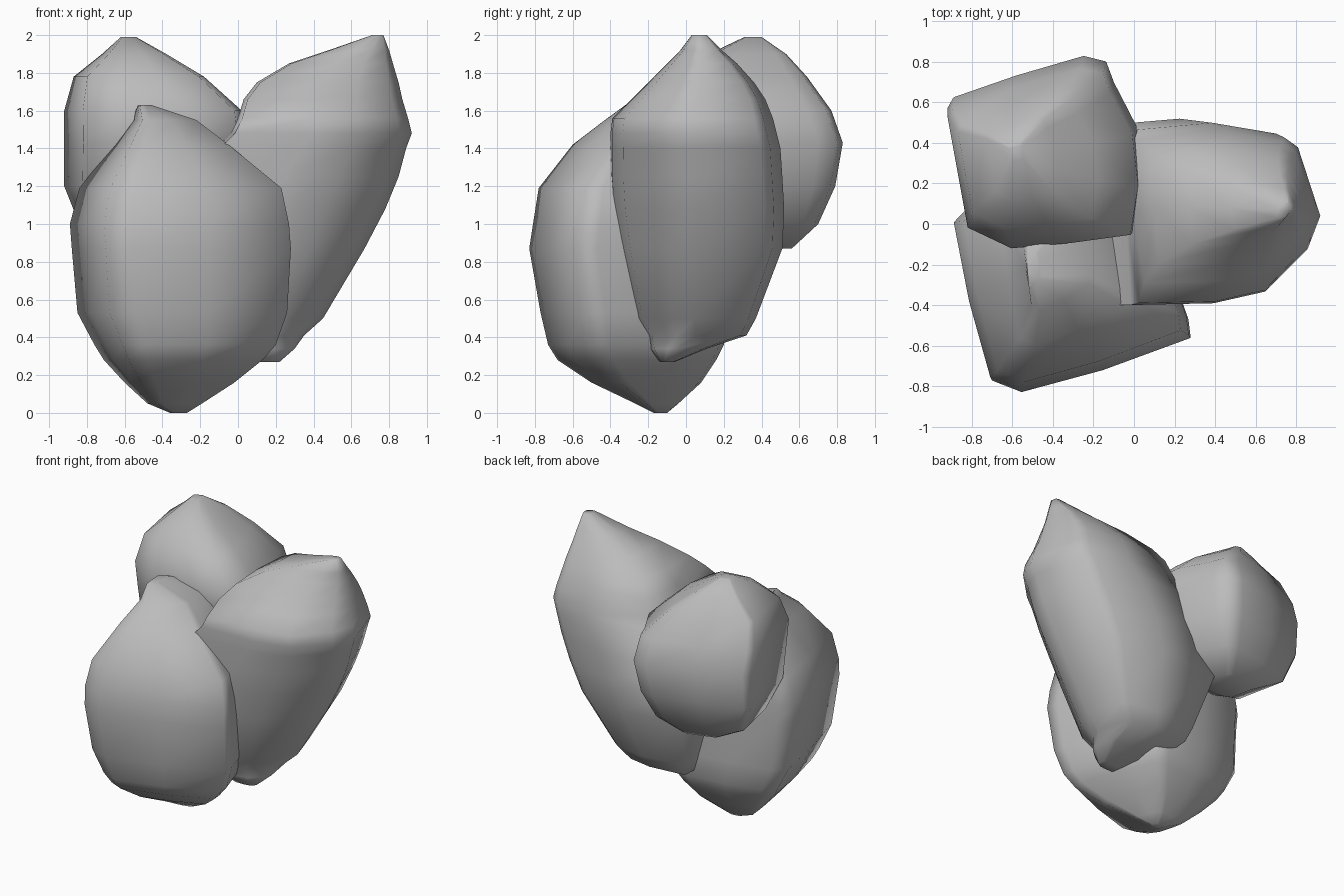
import bpy
import bmesh
from math import radians

default = bpy.data.objects.get("Cube")
if default:
    bpy.data.objects.remove(default, do_unlink=True)

# One plain grey stone colour
stone_grey = bpy.data.materials.new("stone_grey")
stone_grey.use_nodes = True
colour = (0.5, 0.5, 0.5, 1)
stone_grey.diffuse_color = colour
shader = next(n for n in stone_grey.node_tree.nodes if n.type == "BSDF_PRINCIPLED")
shader.inputs["Base Color"].default_value = colour
shader.inputs["Roughness"].default_value = 0.8


def place_ring(bm, plan, section):
    """Fit the unit plan into one section: height, x range and y range."""
    height, left, right, front, back = section
    middle_x, middle_y = (left + right) / 2, (front + back) / 2
    half_x, half_y = (right - left) / 2, (back - front) / 2
    return [bm.verts.new((middle_x + x * half_x, middle_y + y * half_y, height))
            for x, y in plan]


def make_lobe(name, plan, sections):
    """Loft the plan outline through the sections and close both ends."""
    bm = bmesh.new()
    rings = [place_ring(bm, plan, section) for section in sections]
    for low, high in zip(rings, rings[1:]):
        for i in range(len(plan)):
            previous = i - 1
            bm.faces.new((low[previous], low[i], high[i], high[previous]))
    bm.faces.new(rings[0][::-1])
    bm.faces.new(rings[-1])
    bmesh.ops.recalc_face_normals(bm, faces=bm.faces)
    mesh = bpy.data.meshes.new(name)
    bm.to_mesh(mesh)
    bm.free()
    mesh.materials.append(stone_grey)
    lobe = bpy.data.objects.new(name, mesh)
    bpy.context.collection.objects.link(lobe)
    bpy.ops.object.select_all(action="DESELECT")
    lobe.select_set(True)
    bpy.context.view_layer.objects.active = lobe
    bpy.ops.object.shade_smooth_by_angle(angle=radians(80))


# Low lobe at the front, a turned block with a broad front face
front_plan = [
    (-.69, -.89), (-.44, -1), (.25, -.79), (1, -.48), (.98, -.3), (.76, .4),
    (.5, .95), (.3, 1), (-.3, .92), (-.85, .8), (-1, .62), (-.87, -.15),
]
make_lobe("front_lobe", front_plan, [
    (0, -.36, -.27, -.17, -.1),
    (.05, -.48, -.19, -.27, -.04),
    (.16, -.6, -.02, -.5, .08),
    (.28, -.71, .13, -.68, .16),
    (.36, -.76, .2, -.73, .2),
    (.53, -.85, .26, -.77, .21),
    (.87, -.88, .28, -.83, .2),
    (1.0, -.89, .27, -.81, .2),
    (1.19, -.84, .23, -.78, .2),
    (1.42, -.66, -.05, -.6, .18),
    (1.55, -.56, -.22, -.43, .08),
    (1.63, -.53, -.46, -.32, -.14),
])

# Tall lobe leaning outward, cut away at the outer front and filling the core
left_plan = [
    (-.95, -1), (-.1, -.98), (.43, -.85), (.87, -.37), (1, 0),
    (.77, .77), (.63, .88), (0, 1), (-.95, .9), (-1, 0),
]
make_lobe("left_lobe", left_plan, [
    (.27, .08, .22, -.14, -.06),
    (.34, -.07, .3, -.19, .11),
    (.41, -.21, .35, -.22, .32),
    (.5, -.24, .45, -.28, .37),
    (.87, -.33, .67, -.36, .51),
    (1.08, -.33, .78, -.39, .52),
    (1.25, -.24, .85, -.4, .51),
    (1.4, -.12, .89, -.4, .5),
    (1.48, -.04, .92, -.4, .48),
    (1.56, 0, .9, -.39, .46),
    (1.66, .03, .87, -.29, .42),
    (1.75, .1, .85, -.2, .36),
    (1.85, .27, .82, -.1, .27),
    (1.92, .48, .8, -.03, .19),
    (2, .71, .77, .03, .11),
])

# High lobe at the back, turned like the front one
back_plan = [
    (-.79, -.77), (-.33, -1), (.3, -.94), (.92, -.85), (1, -.3), (.94, .26),
    (.71, .72), (.63, .94), (.4, 1), (-.3, .79), (-.94, .56), (-1, .45),
]
make_lobe("back_lobe", back_plan, [
    (.87, -.6, -.3, .3, .56),
    (1, -.84, -.1, .1, .7),
    (1.2, -.92, 0, -.04, .79),
    (1.43, -.92, .04, -.1, .83),
    (1.6, -.92, .02, -.12, .77),
    (1.78, -.87, -.18, -.02, .64),
    (1.9, -.72, -.38, .12, .53),
    (1.99, -.62, -.54, .31, .4),
])
